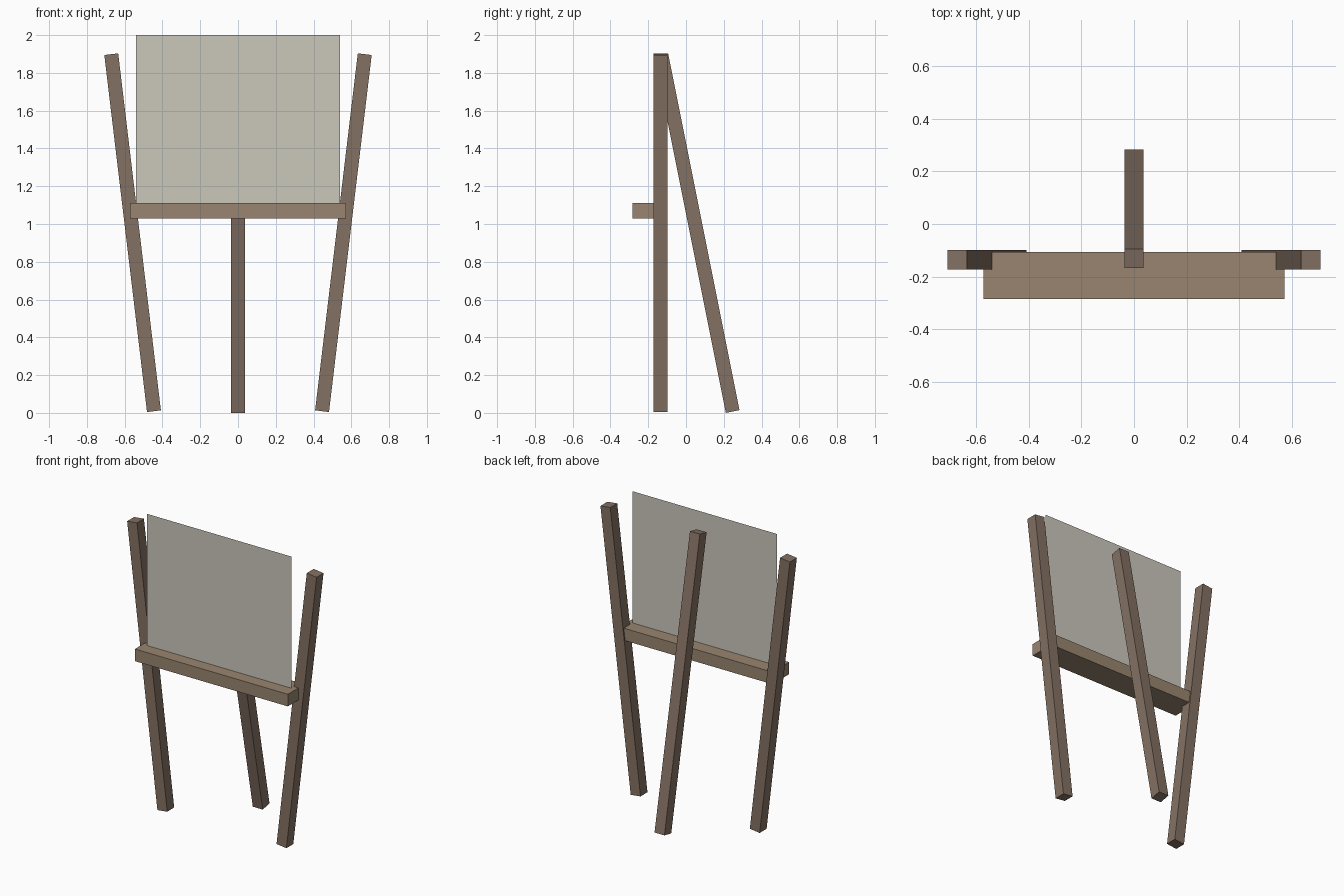
import bpy
from mathutils import Vector, Matrix

if "Cube" in bpy.data.objects:
    bpy.data.objects.remove(bpy.data.objects["Cube"])


def material(name, rgb):
    mat = bpy.data.materials.new(name)
    mat.diffuse_color = (*rgb, 1.0)
    mat.use_nodes = True
    mat.node_tree.nodes["Principled BSDF"].inputs["Base Color"].default_value = mat.diffuse_color
    return mat


leg_wood = material("leg_wood", (0.23, 0.165, 0.125))
tray_wood = material("tray_wood", (0.32, 0.235, 0.16))
canvas_cloth = material("canvas_cloth", (0.60, 0.58, 0.50))


def finish(obj, name, mat):
    obj.name = obj.data.name = name
    obj.data.materials.append(mat)
    return obj


def box(name, lo, hi, mat):
    lo, hi = Vector(lo), Vector(hi)
    bpy.ops.mesh.primitive_cube_add(size=1)
    obj = bpy.context.object
    obj.data.transform(Matrix.Translation((lo + hi) / 2) @ Matrix.Diagonal((*(hi - lo), 1)))
    return finish(obj, name, mat)


def leg(name, foot, top, width=0.074):
    # square bar running between two end centres
    foot, top = Vector(foot), Vector(top)
    axis = top - foot
    bpy.ops.mesh.primitive_cube_add(size=1)
    obj = bpy.context.object
    obj.data.transform(Matrix.Diagonal((width, width, axis.length, 1)))
    obj.rotation_mode = 'QUATERNION'
    obj.rotation_quaternion = Vector((0, 0, 1)).rotation_difference(axis)
    obj.location = (foot + top) / 2
    return finish(obj, name, leg_wood)


# splayed front legs
for side, label in ((-1, "left"), (1, "right")):
    leg(f"front_leg_{label}", (side * 0.445, -0.135, 0.009), (side * 0.671, -0.135, 1.899))

# raked back leg
leg("back_leg", (0, 0.247, 0.0075), (0, -0.131, 1.897))

# tray shelf
box("tray", (-0.571, -0.284, 1.029), (0.571, -0.107, 1.111), tray_wood)

# thin canvas sheet standing on the tray
bpy.ops.mesh.primitive_plane_add(size=1)
canvas = bpy.context.object
canvas.data.transform(Matrix.Translation((0, -0.2, 1.5555))
                      @ Matrix.Rotation(1.5707963, 4, 'X')
                      @ Matrix.Diagonal((1.078, 0.889, 1, 1)))
finish(canvas, "canvas", canvas_cloth)
